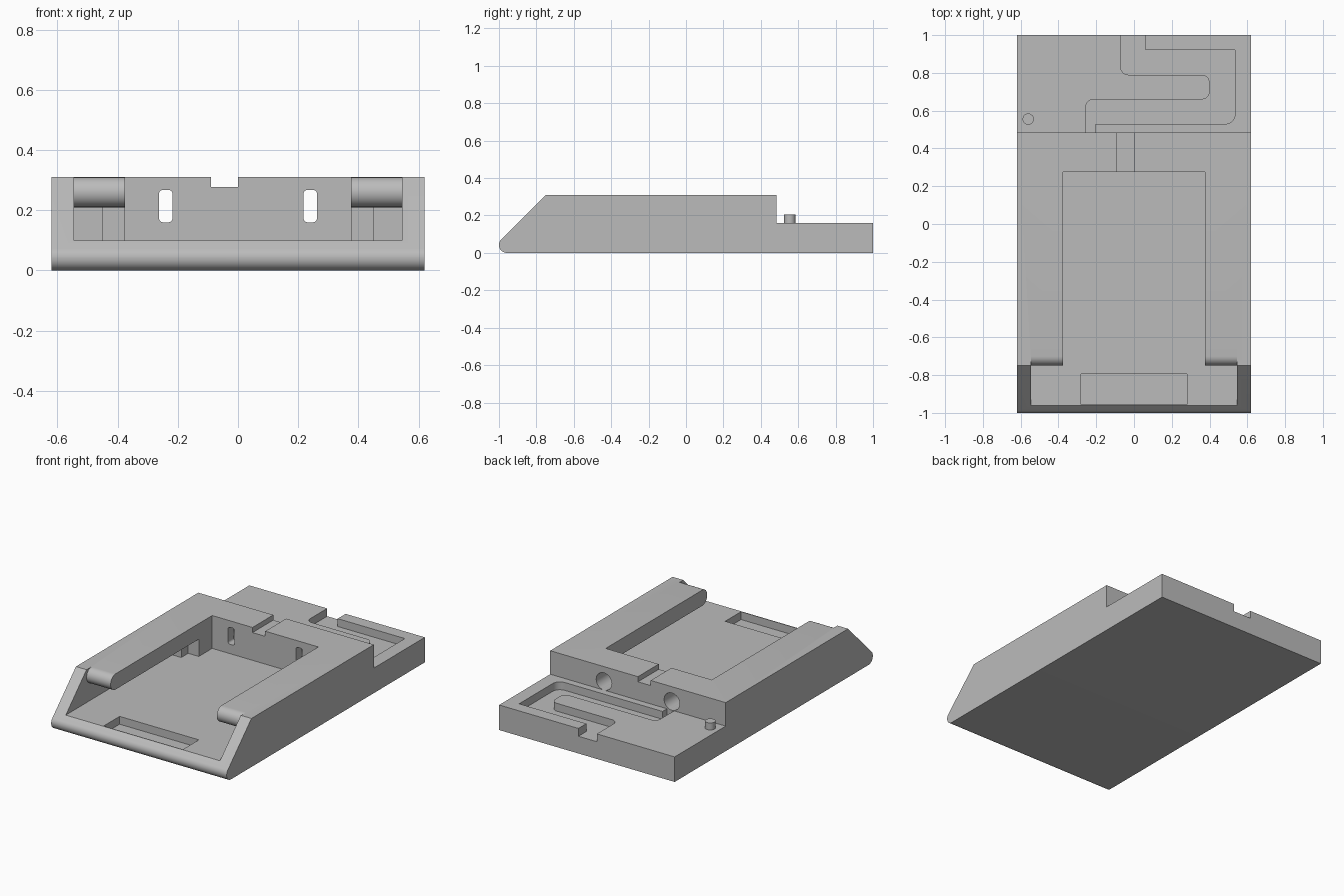
import bpy, bmesh, math
from mathutils import Vector

if "Cube" in bpy.data.objects:
    bpy.data.objects.remove(bpy.data.objects["Cube"], do_unlink=True)

grey = bpy.data.materials.new("plain grey")
grey.use_nodes = True
grey.diffuse_color = (0.5, 0.5, 0.5, 1)
grey.node_tree.nodes["Principled BSDF"].inputs["Base Color"].default_value = grey.diffuse_color


def rounded(corners, steps=8):
    """Outline from (u, v) or (u, v, radius) corners."""
    out = []
    for i, c in enumerate(corners):
        p = Vector(c[:2])
        if len(c) == 2:
            out.append(p)
            continue
        a = (Vector(corners[i - 1][:2]) - p).normalized()
        b = (Vector(corners[(i + 1) % len(corners)][:2]) - p).normalized()
        half = a.angle(b) / 2
        centre = p + (a + b).normalized() * c[2] / math.sin(half)
        start = p + a * c[2] / math.tan(half) - centre
        end = p + b * c[2] / math.tan(half) - centre
        for k in range(steps + 1):
            d = start.lerp(end, k / steps)
            # even steps along the arc
            ang = start.angle_signed(end) * k / steps
            d = Vector((start.x * math.cos(ang) + start.y * math.sin(ang),
                        start.y * math.cos(ang) - start.x * math.sin(ang)))
            out.append(centre + d)
    return out


def prism(name, plane, corners, lo, hi):
    """Extrude an outline drawn in a plane along the remaining axis."""
    place = {"yz": lambda u, v, w: (w, u, v),
             "xz": lambda u, v, w: (u, w, v),
             "xy": lambda u, v, w: (u, v, w)}[plane]
    bm = bmesh.new()
    face = bm.faces.new([bm.verts.new(place(p.x, p.y, lo)) for p in rounded(corners)])
    new = bmesh.ops.extrude_face_region(bm, geom=[face])["geom"]
    shift = Vector(place(0, 0, hi - lo))
    bmesh.ops.translate(bm, vec=shift, verts=[g for g in new if isinstance(g, bmesh.types.BMVert)])
    bmesh.ops.remove_doubles(bm, verts=bm.verts, dist=0.0005)
    bmesh.ops.recalc_face_normals(bm, faces=bm.faces)
    mesh = bpy.data.meshes.new(name)
    bm.to_mesh(mesh)
    bm.free()
    mesh.materials.append(grey)
    ob = bpy.data.objects.new(name, mesh)
    bpy.context.collection.objects.link(ob)
    return ob


def rect(u0, u1, v0, v1, *r):
    return [(u0, v0, *r), (u1, v0, *r), (u1, v1, *r), (u0, v1, *r)]


def activate(ob):
    bpy.ops.object.select_all(action="DESELECT")
    ob.select_set(True)
    bpy.context.view_layer.objects.active = ob


def cut(target, cutter):
    activate(target)
    mod = target.modifiers.new("cut", "BOOLEAN")
    mod.operation = "DIFFERENCE"
    mod.solver = "EXACT"
    mod.object = cutter
    bpy.ops.object.modifier_apply(modifier=mod.name)
    bpy.data.objects.remove(cutter, do_unlink=True)


# Main housing with sloped, rounded front
W = 0.62
housing = prism("housing", "yz",
                [(-1, 0, 0.0423), (0.485, 0), (0.485, 0.31), (-0.75, 0.31), (-1, 0.06, 0.0423)], -W, W)

# Wide front opening, running back under the round-nosed arms
cut(housing, prism("arm_undercut", "yz",
                   [(-1.1, 0.1), (0.07, 0.1), (0.07, 0.21), (-0.75, 0.21, 0.0499),
                    (-0.75, 0.31, 0.0499), (-0.7, 0.31), (-0.7, 0.4), (-1.1, 0.4)], -0.545, 0.545))
cut(housing, prism("inner_undercut", "xy", rect(-0.45, 0.45, -0.5, 0.14), 0.1, 0.21))

# Central pocket, floor recess and top groove
cut(housing, prism("pocket", "xy", rect(-0.375, 0.375, -1.1, 0.275), 0.1, 0.4))
cut(housing, prism("floor_recess", "xy", rect(-0.28, 0.28, -0.955, -0.795), 0.05, 0.2))
cut(housing, prism("top_groove", "xy", rect(-0.09, 0, 0.2, 0.6), 0.277, 0.4))

# Slots through the back wall, opening into round holes behind
for x in (-0.24, 0.24):
    cut(housing, prism("slot", "xz", rect(x - 0.023, x + 0.023, 0.16, 0.268, 0.015), 0.2, 0.6))
    cut(housing, prism("round_hole", "xz", rect(x - 0.055, x + 0.055, 0.16, 0.27, 0.0549), 0.33, 0.6))

# Rear ledge with winding cable channel
ledge = prism("rear_ledge", "xy", rect(-W, W, 0.485, 1), 0, 0.16)
cut(ledge, prism("cable_channel", "xy",
                 [(0.06, 1.1), (0.06, 0.92), (0.535, 0.92), (0.535, 0.53, 0.05),
                  (-0.205, 0.53), (-0.205, 0.4), (-0.255, 0.4), (-0.255, 0.66, 0.04),
                  (0.4, 0.66, 0.04), (0.4, 0.79, 0.04), (-0.07, 0.79, 0.04), (-0.07, 1.1)],
                 0.11, 0.3))

# Locating pin
pin = prism("locating_pin", "xy", rect(-0.59, -0.53, 0.525, 0.585, 0.0299), 0.15, 0.205)

for ob in (housing, ledge, pin):
    activate(ob)
    bpy.ops.object.shade_smooth_by_angle()
